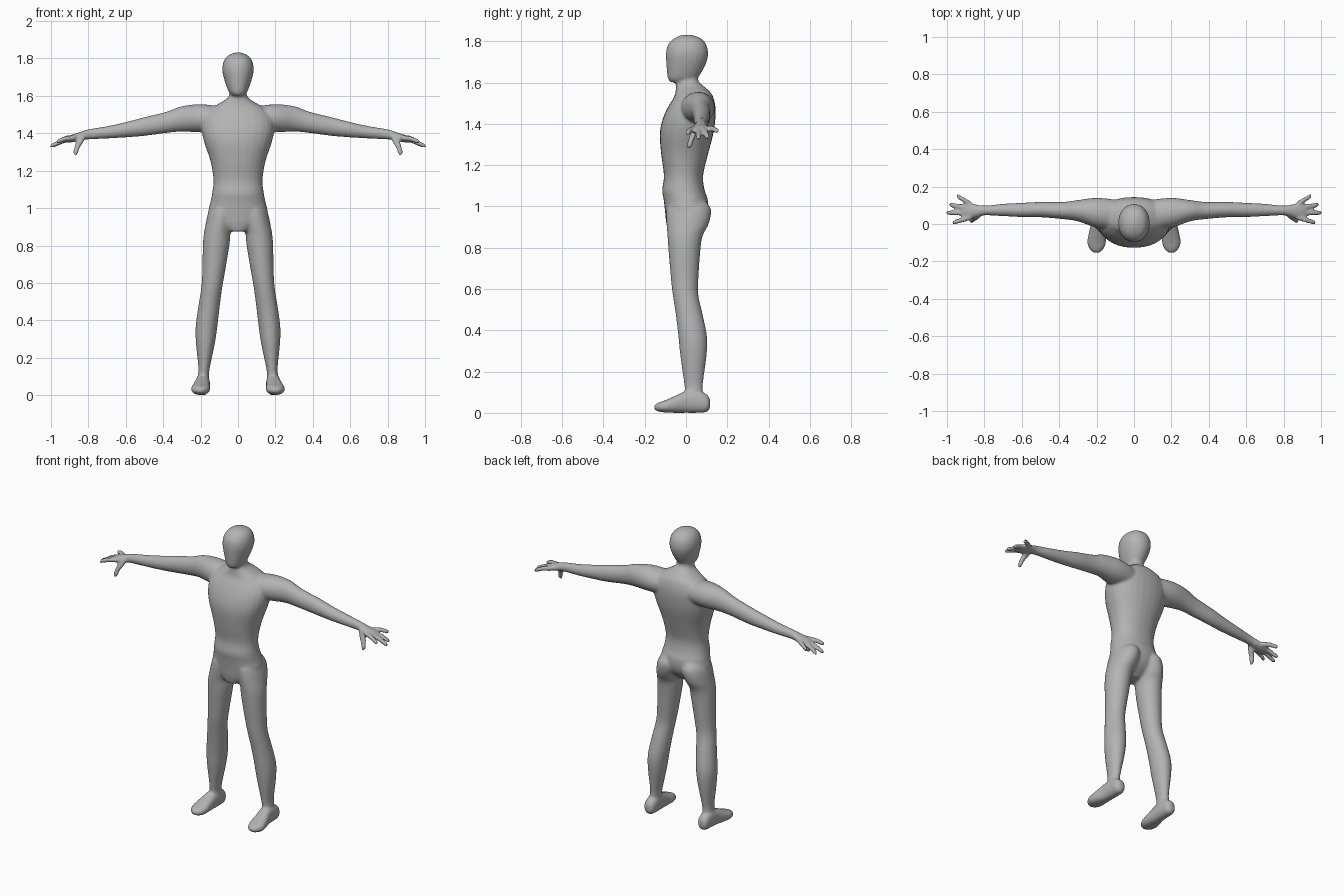
import bpy, bmesh, math

bm = bmesh.new()
SIDES = 28


def catmull(a, b, c, d, t):
    return tuple(0.5 * (2 * q + (r - p) * t + (2 * p - 5 * q + 4 * r - s) * t * t
                        + (3 * q - p - 3 * r + s) * t ** 3)
                 for p, q, r, s in zip(a, b, c, d))


def loft(axis, rings, side=1, power=2.0, steps=4):
    """Skin oval rings (position, centre a, centre b, radius a, radius b) along an axis."""
    fine = []
    for i in range(len(rings) - 1):
        a, b = rings[max(i - 1, 0)], rings[i]
        c, d = rings[i + 1], rings[min(i + 2, len(rings) - 1)]
        fine += [catmull(a, b, c, d, k / steps) for k in range(steps)]
    fine.append(rings[-1])
    loops = []
    for pos, ca, cb, ra, rb in fine:
        loop = []
        for k in range(SIDES):
            t = 2 * math.pi * k / SIDES
            c, s = math.cos(t), math.sin(t)
            a = ca + max(ra, 0.002) * math.copysign(abs(c) ** (2 / power), c)
            b = cb + max(rb, 0.002) * math.copysign(abs(s) ** (2 / power), s)
            x, y, z = {'x': (pos, a, b), 'y': (a, pos, b), 'z': (a, b, pos)}[axis]
            loop.append(bm.verts.new((x * side, y, z)))
        loops.append(loop)
    for lo, hi in zip(loops, loops[1:]):
        for k in range(SIDES):
            n = (k + 1) % SIDES
            bm.faces.new((lo[k], lo[n], hi[n], hi[k]))
    bm.faces.new(loops[0][::-1])
    bm.faces.new(loops[-1])


def upright(rows):
    """Rows of (z, centre x, half width, front y, back y) turned into rings."""
    return [(z, x, (f + b) / 2, w, (b - f) / 2) for z, x, w, f, b in rows]


# torso and neck
loft('z', upright([
    (0.875, 0, 0.05, -0.085, 0.02), (0.92, 0, 0.12, -0.096, 0.075),
    (0.97, 0, 0.158, -0.101, 0.103), (1.03, 0, 0.148, -0.108, 0.106),
    (1.08, 0, 0.138, -0.115, 0.09), (1.15, 0, 0.131, -0.107, 0.083),
    (1.25, 0, 0.147, -0.12, 0.106), (1.35, 0, 0.18, -0.127, 0.132),
    (1.42, 0, 0.195, -0.114, 0.142), (1.48, 0, 0.19, -0.088, 0.143),
    (1.53, 0, 0.15, -0.058, 0.132), (1.56, 0, 0.1, -0.05, 0.112),
    (1.585, 0, 0.06, -0.048, 0.083), (1.61, 0, 0.046, -0.046, 0.06),
    (1.67, 0, 0.046, -0.045, 0.06)]), power=2.2)

# head
loft('z', upright([
    (1.602, 0, 0.03, -0.076, 0.0), (1.62, 0, 0.048, -0.088, 0.05),
    (1.65, 0, 0.061, -0.092, 0.076), (1.70, 0, 0.077, -0.096, 0.1),
    (1.74, 0, 0.084, -0.097, 0.107), (1.78, 0, 0.078, -0.089, 0.1),
    (1.81, 0, 0.06, -0.064, 0.078), (1.827, 0, 0.03, -0.03, 0.042),
    (1.832, 0, 0.008, -0.005, 0.015)]), power=2.1)

for side in (1, -1):
    # leg, hip to ankle
    loft('z', upright([
        (1.04, 0.075, 0.045, -0.06, 0.08), (1.0, 0.08, 0.07, -0.09, 0.116),
        (0.96, 0.087, 0.077, -0.096, 0.121), (0.91, 0.1, 0.074, -0.094, 0.108),
        (0.86, 0.112, 0.071, -0.09, 0.082), (0.8, 0.117, 0.071, -0.086, 0.071),
        (0.65, 0.131, 0.06, -0.073, 0.06), (0.57, 0.141, 0.056, -0.064, 0.06),
        (0.48, 0.154, 0.057, -0.05, 0.08), (0.37, 0.168, 0.058, -0.037, 0.102),
        (0.28, 0.174, 0.051, -0.028, 0.1), (0.15, 0.181, 0.031, -0.01, 0.083),
        (0.1, 0.185, 0.03, -0.005, 0.081), (0.05, 0.187, 0.03, 0.0, 0.08)]), side)

    # foot, heel to toe
    loft('y', [
        (0.117, 0.188, 0.045, 0.015, 0.02), (0.1, 0.188, 0.047, 0.033, 0.043),
        (0.05, 0.188, 0.056, 0.038, 0.056), (0.0, 0.19, 0.053, 0.04, 0.053),
        (-0.05, 0.196, 0.042, 0.046, 0.042), (-0.1, 0.2, 0.032, 0.05, 0.03),
        (-0.135, 0.2, 0.028, 0.036, 0.021), (-0.154, 0.2, 0.027, 0.015, 0.01)],
        side, 2.3)

    # arm and palm
    loft('x', [
        (0.1, 0.05, 1.475, 0.08, 0.07), (0.2, 0.06, 1.48, 0.08, 0.075),
        (0.3, 0.071, 1.477, 0.057, 0.068), (0.38, 0.072, 1.459, 0.046, 0.057),
        (0.5, 0.077, 1.436, 0.041, 0.05), (0.6, 0.075, 1.419, 0.038, 0.041),
        (0.7, 0.075, 1.405, 0.033, 0.033), (0.8, 0.072, 1.394, 0.026, 0.027),
        (0.85, 0.07, 1.382, 0.036, 0.023), (0.9, 0.07, 1.369, 0.043, 0.019),
        (0.92, 0.07, 1.365, 0.034, 0.013)], side)

    # fingers: base y, tip x, tip y, tip z
    for by, tx, ty, tz in ((0.106, 0.95, 0.152, 1.363), (0.083, 0.99, 0.104, 1.332),
                           (0.058, 1.006, 0.06, 1.328), (0.036, 0.972, 0.006, 1.352)):
        bx, bz = 0.87, 1.377
        loft('x', [(bx + (tx - bx) * t, by + (ty - by) * t,
                    bz + (tz - bz) * t + 0.006 * math.sin(math.pi * t), r, r)
                   for t, r in ((0, 0.014), (0.5, 0.014), (0.85, 0.013),
                                (0.96, 0.01), (1, 0.004))], side)

    # thumb
    loft('z', [(1.385, 0.835, 0.05, 0.022, 0.016), (1.35, 0.848, 0.036, 0.02, 0.016),
               (1.32, 0.862, 0.024, 0.015, 0.014), (1.295, 0.868, 0.017, 0.013, 0.013),
               (1.28, 0.868, 0.013, 0.006, 0.006)], side)

bmesh.ops.recalc_face_normals(bm, faces=bm.faces)
mesh = bpy.data.meshes.new("body")
bm.to_mesh(mesh)
bm.free()
body = bpy.data.objects.new("body", mesh)
bpy.context.scene.collection.objects.link(body)

# one plain grey skin
grey = bpy.data.materials.new("plain grey")
grey.diffuse_color = (0.45, 0.45, 0.45, 1)
mesh.materials.append(grey)
mesh.shade_smooth()

# fuse the parts into one soft surface
fuse = body.modifiers.new("fuse", 'REMESH')
fuse.mode = 'VOXEL'
fuse.voxel_size = 0.0075
fuse.use_smooth_shade = True
soften = body.modifiers.new("soften", 'SMOOTH')
soften.factor = 0.5
soften.iterations = 5
